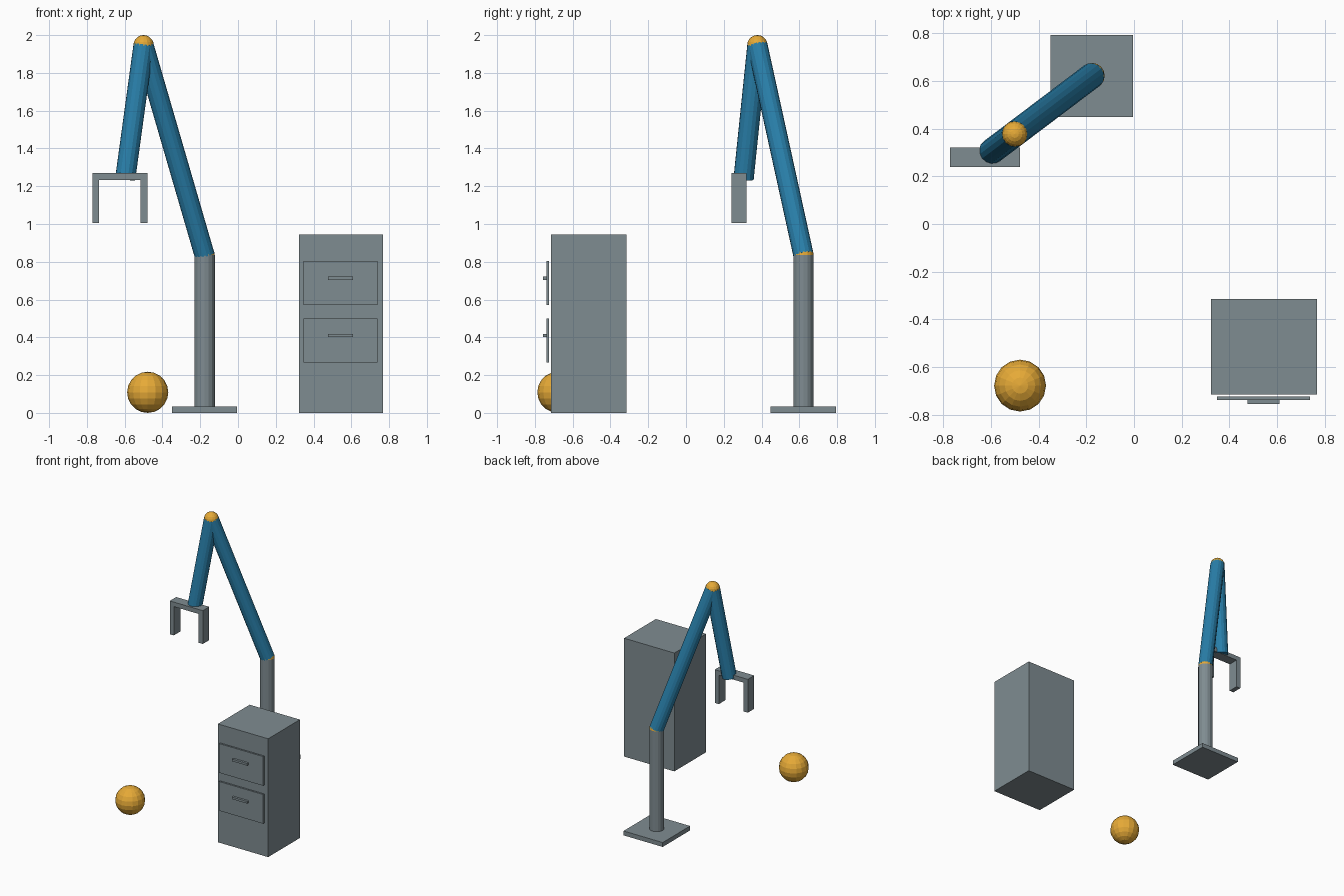
import bpy, bmesh
from mathutils import Vector, Matrix

if "Cube" in bpy.data.objects:
    bpy.data.objects.remove(bpy.data.objects["Cube"])


def material(name, srgb):
    m = bpy.data.materials.new(name)
    lin = [(c / 255 / 12.92 if c < 11 else ((c / 255 + 0.055) / 1.055) ** 2.4) for c in srgb]
    m.diffuse_color = (*lin, 1)
    m.use_nodes = True
    m.node_tree.nodes["Principled BSDF"].inputs["Base Color"].default_value = m.diffuse_color
    return m


GREY = material("steel grey", (127, 140, 145))
BLUE = material("arm blue", (41, 128, 171))
ORANGE = material("joint orange", (230, 170, 55))


def finish(name, bm, mat):
    mesh = bpy.data.meshes.new(name)
    bm.to_mesh(mesh)
    bm.free()
    mesh.materials.append(mat)
    ob = bpy.data.objects.new(name, mesh)
    bpy.context.collection.objects.link(ob)
    return ob


def box(name, x, y, z, mat=GREY):
    """Box from three (low, high) ranges."""
    bm = bmesh.new()
    bmesh.ops.create_cube(bm, size=1)
    for v in bm.verts:
        v.co = [(r[0] + r[1]) / 2 + c * (r[1] - r[0]) for r, c in zip((x, y, z), v.co)]
    return finish(name, bm, mat)


def rod(name, a, b, r, mat):
    """Cylinder running from point a to point b."""
    a, b = Vector(a), Vector(b)
    d = b - a
    mtx = Matrix.Translation((a + b) / 2) @ d.to_track_quat('Z', 'Y').to_matrix().to_4x4()
    bm = bmesh.new()
    bmesh.ops.create_cone(bm, cap_ends=True, segments=16, radius1=r, radius2=r,
                          depth=d.length, matrix=mtx)
    return finish(name, bm, mat)


def ball(name, c, r, mat=ORANGE):
    bm = bmesh.new()
    bmesh.ops.create_uvsphere(bm, u_segments=16, v_segments=10, radius=r,
                              matrix=Matrix.Translation(c))
    return finish(name, bm, mat)


# Robot arm
R = 0.054
shoulder, elbow, wrist = (-0.177, 0.622, 0.835), (-0.5, 0.378, 1.946), (-0.597, 0.305, 1.24)
box("base_plate", (-0.35, -0.004), (0.448, 0.794), (0, 0.035))
rod("column", (-0.177, 0.622, 0.03), shoulder, R, GREY)
rod("upper_arm", shoulder, elbow, R, BLUE)
rod("forearm", elbow, wrist, R, BLUE)
ball("shoulder_joint", shoulder, R)
ball("elbow_joint", elbow, R)

# Gripper
box("gripper_palm", (-0.771, -0.479), (0.24, 0.321), (1.234, 1.27))
for side, x in (("left", -0.771), ("right", -0.515)):
    box(f"gripper_finger_{side}", (x, x + 0.036), (0.24, 0.321), (1.004, 1.234))

# Cabinet with two drawers
box("cabinet_body", (0.323, 0.767), (-0.715, -0.314), (0, 0.945))
for name, z in (("lower", 0.268), ("upper", 0.571)):
    box(f"{name}_drawer_front", (0.348, 0.739), (-0.738, -0.724), (z, z + 0.233))
    box(f"{name}_drawer_handle", (0.476, 0.61), (-0.756, -0.738), (z + 0.133, z + 0.15))

# Ball on the floor
ball("floor_ball", (-0.478, -0.678, 0.109), 0.109)
